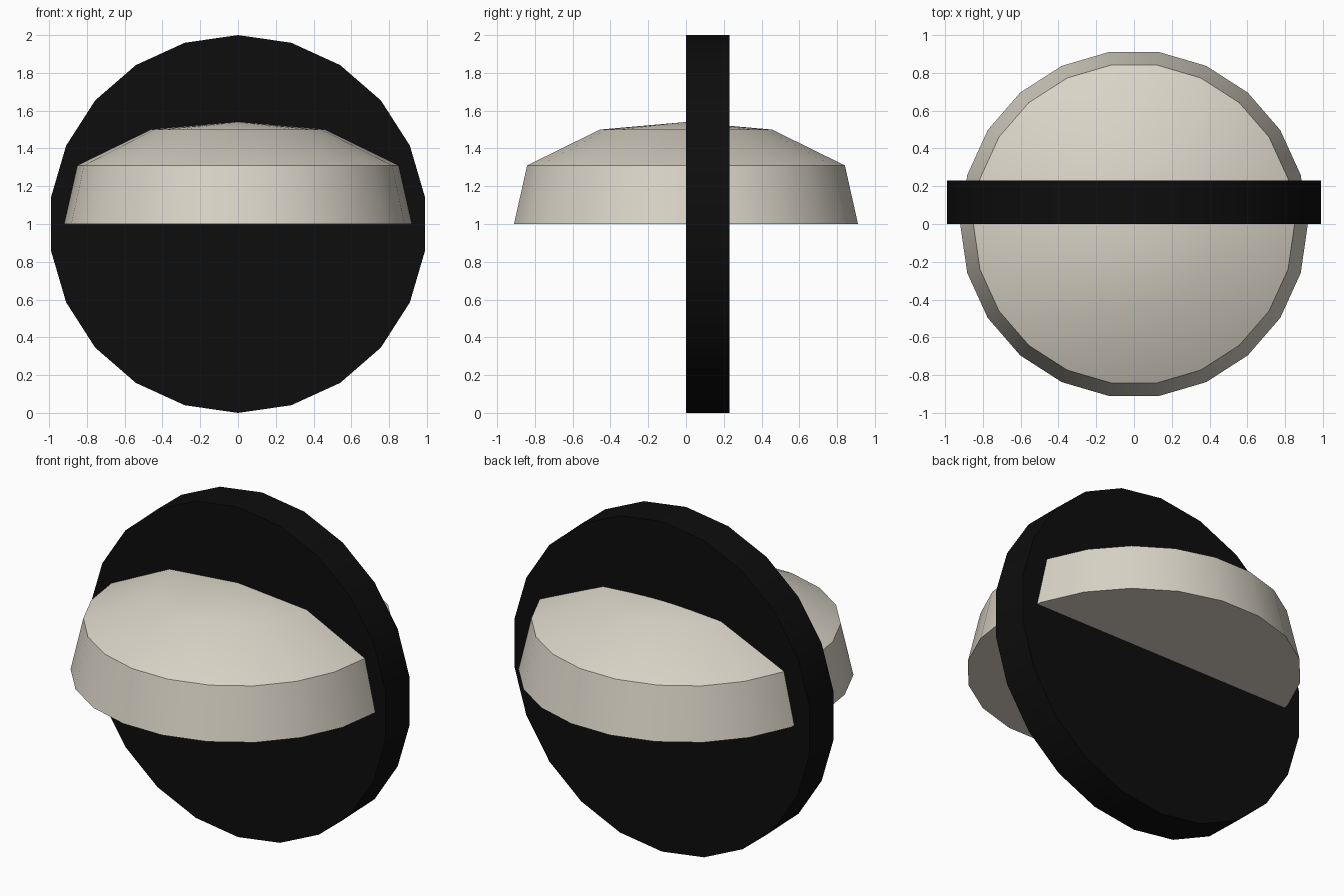
import bpy, bmesh
from math import radians, sin, cos, tau

cube = bpy.data.objects.get("Cube")
if cube:
    bpy.data.objects.remove(cube, do_unlink=True)

SIDES = 22


def material(name, rgb):
    mat = bpy.data.materials.new(name)
    mat.use_nodes = True
    color = (*rgb, 1)
    mat.diffuse_color = color
    mat.node_tree.nodes["Principled BSDF"].inputs["Base Color"].default_value = color
    return mat


def finish(obj, name, mat):
    obj.name = name
    obj.data.materials.append(mat)
    bpy.ops.object.select_all(action='DESELECT')
    obj.select_set(True)
    bpy.context.view_layer.objects.active = obj
    bpy.ops.object.shade_smooth_by_angle(angle=radians(30))


cream = material("warm cream", (0.70, 0.66, 0.57))
black = material("black", (0.004, 0.004, 0.004))

# Upright disc, with a corner at the very top
bpy.ops.mesh.primitive_cylinder_add(vertices=SIDES, radius=1, depth=0.23,
                                    location=(0, 0.115, 1), rotation=(radians(90), 0, 0))
finish(bpy.context.object, "upright_disc", black)

# Low dome: rings of (radius, height) closed by a flat base and an apex
bm = bmesh.new()
rings = [[bm.verts.new((r * cos(tau * i / SIDES), r * sin(tau * i / SIDES), z))
          for i in range(SIDES)]
         for r, z in ((0.92, 1.0), (0.85, 1.31), (0.46, 1.5))]
apex = bm.verts.new((0, 0, 1.54))
bm.faces.new(rings[0][::-1])
for i in range(SIDES):
    j = (i + 1) % SIDES
    for low, high in zip(rings, rings[1:]):
        bm.faces.new((low[i], low[j], high[j], high[i]))
    bm.faces.new((rings[-1][i], rings[-1][j], apex))
mesh = bpy.data.meshes.new("dome")
bm.to_mesh(mesh)
bm.free()
dome = bpy.data.objects.new("dome", mesh)
bpy.context.collection.objects.link(dome)
finish(dome, "dome", cream)
